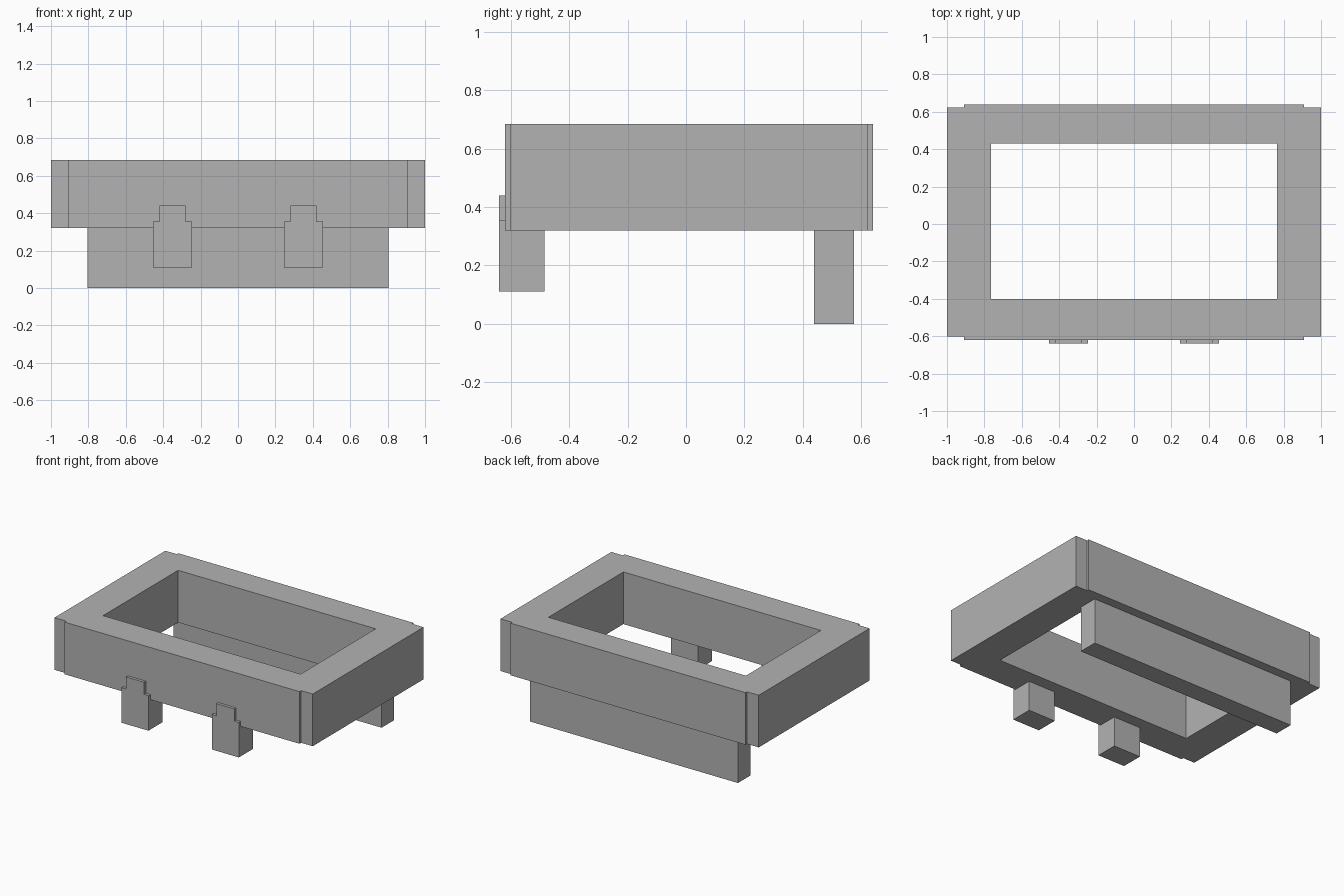
import bpy
import bmesh

cube = bpy.data.objects.get("Cube")
if cube:
    bpy.data.objects.remove(cube, do_unlink=True)

grey = bpy.data.materials.new("plain_grey")
grey.use_nodes = True
colour = (0.45, 0.45, 0.45, 1)
grey.diffuse_color = colour
grey.node_tree.nodes["Principled BSDF"].inputs["Base Color"].default_value = colour


def extrude_loops(name, loops, depth, location=(0, 0, 0), upright=False):
    """Fill flat loops (an outline and any holes) and extrude them.
    Upright profiles lie in x-z and grow towards +y; others in x-y, towards +z."""
    def place(a, b, c):
        return (a, c, b) if upright else (a, b, c)

    bm = bmesh.new()
    for points in loops:
        verts = [bm.verts.new(place(a, b, 0)) for a, b in points]
        for i, v in enumerate(verts):
            bm.edges.new((v, verts[i - 1]))
    bmesh.ops.triangle_fill(bm, edges=bm.edges[:], use_beauty=True)
    grown = bmesh.ops.extrude_face_region(bm, geom=bm.faces[:], use_keep_orig=True)
    moved = [g for g in grown["geom"] if isinstance(g, bmesh.types.BMVert)]
    bmesh.ops.translate(bm, verts=moved, vec=place(0, 0, depth))
    bmesh.ops.recalc_face_normals(bm, faces=bm.faces[:])
    mesh = bpy.data.meshes.new(name)
    bm.to_mesh(mesh)
    bm.free()
    mesh.materials.append(grey)
    obj = bpy.data.objects.new(name, mesh)
    obj.location = location
    bpy.context.collection.objects.link(obj)
    return obj


def rectangle(x0, x1, y0, y1):
    return [(x0, y0), (x1, y0), (x1, y1), (x0, y1)]


# Hollow frame whose front and back panels stand slightly proud of the ends
base, top = 0.32, 0.685
right_half = [(0.91, -0.62), (0.91, -0.602), (1, -0.602),
              (1, 0.624), (0.91, 0.624), (0.91, 0.64)]
outline = right_half + [(-x, y) for x, y in reversed(right_half)]
opening = rectangle(-0.765, 0.765, -0.40, 0.43)
extrude_loops("frame", [outline, opening], top - base, (0, 0, base))

# Long rear support
extrude_loops("rear_support", [rectangle(-0.805, 0.805, 0.438, 0.575)], base)

# Front feet, each with a stepped plate lapping over the frame
half_plate = [(0.105, 0.11), (0.105, 0.355), (0.07, 0.355), (0.07, 0.44)]
plate = half_plate + [(-x, z) for x, z in reversed(half_plate)]
for side, x in (("left", 0.35), ("right", -0.35)):
    extrude_loops(side + "_front_plate", [plate], 0.02, (x, -0.64, 0), upright=True)
    extrude_loops(side + "_front_foot", [rectangle(-0.105, 0.105, -0.62, -0.485)],
                  base - 0.11, (x, 0, 0.11))
